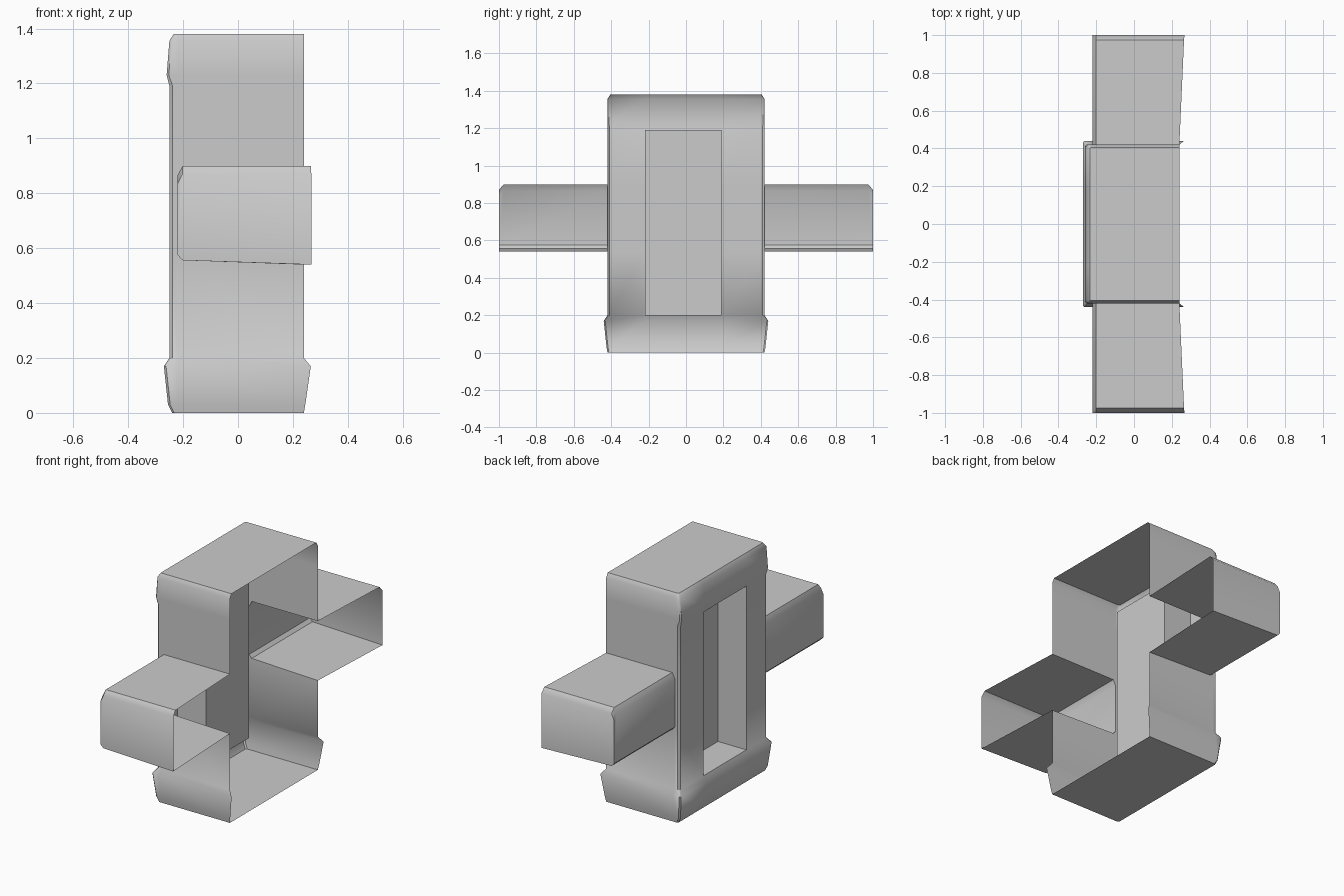
import bpy, bmesh, math
from mathutils import Vector

cube = bpy.data.objects.get("Cube")
if cube:
    bpy.data.objects.remove(cube, do_unlink=True)

# Single plain grey material
grey = bpy.data.materials.new("plain_grey")
grey.use_nodes = True
colour = (0.6, 0.6, 0.6, 1)
grey.diffuse_color = colour
grey.node_tree.nodes["Principled BSDF"].inputs["Base Color"].default_value = colour

OPEN_X = 0.24        # rim of the open side
ARM_X = -0.22        # closed side of the arms
BEND_X = -0.202      # where the arm edges start to round over
ARM_LOW, ARM_HIGH = 0.54, 0.9
SLOT_LOW, SLOT_HIGH = 0.2, 1.19
SLOT_DEPTH = 0.19
WALL_Y = 0.42


def loft(bm, rings, caps):
    """Skin open profiles and close the chosen end rings."""
    loops = [[bm.verts.new(p) for p in ring] for ring in rings]
    for a, b in zip(loops, loops[1:]):
        for i in range(len(a) - 1):
            bm.faces.new((a[i], a[i + 1], b[i + 1], b[i]))
    for c in caps:
        bm.faces.new(loops[c])


def finish(bm, name):
    """Point normals outward, store the mesh and shade it."""
    bmesh.ops.recalc_face_normals(bm, faces=bm.faces[:])
    middle = sum((v.co for v in bm.verts), Vector()) / len(bm.verts)
    facing = sum(f.normal.dot(f.calc_center_median() - middle) * f.calc_area() for f in bm.faces)
    if facing < 0:
        bmesh.ops.reverse_faces(bm, faces=bm.faces[:])
    mesh = bpy.data.meshes.new(name)
    bm.to_mesh(mesh)
    bm.free()
    mesh.materials.append(grey)
    ob = bpy.data.objects.new(name, mesh)
    bpy.context.collection.objects.link(ob)
    bpy.ops.object.select_all(action="DESELECT")
    ob.select_set(True)
    bpy.context.view_layer.objects.active = ob
    bpy.ops.object.shade_smooth_by_angle(angle=math.radians(40))


def body_ring(z, back, rim, y, c, bend=0, corner=0):
    """Three-sided body section; bend and corner follow the arm outline."""
    half = [(rim, y, z), (BEND_X, y, z + bend), (ARM_X, y, z + corner),
            (back + c, y, z), (back, y - c, z)]
    front = [(px, -py, pz) for px, py, pz in half]
    return front + [(back, -0.22, z), (back, 0.19, z)] + half[::-1]


# Upright hollow body: flared foot, straight middle, rounded cap
bm = bmesh.new()
loft(bm, [
    body_ring(0, -0.24, OPEN_X, 0.42, 0.008),
    body_ring(0.03, -0.255, 0.245, 0.425, 0.008),
    body_ring(0.17, -0.27, 0.265, 0.44, 0.008),
    body_ring(SLOT_LOW, -0.25, OPEN_X, WALL_Y, 0.012),
    body_ring(ARM_LOW, -0.25, OPEN_X, WALL_Y, 0.012, 0.016, 0.035),
    body_ring(ARM_HIGH, -0.25, OPEN_X, WALL_Y, 0.012, 0, -0.035),
    body_ring(SLOT_HIGH, -0.25, OPEN_X, WALL_Y, 0.012),
    body_ring(1.23, -0.26, OPEN_X, WALL_Y, 0.008),
    body_ring(1.355, -0.25, OPEN_X, WALL_Y, 0.008),
    body_ring(1.38, -0.234, OPEN_X, 0.405, 0.006),
], (0, -1))

# Openings where the arms join
openings = []
for f in bm.faces:
    mid = f.calc_center_median()
    if ARM_LOW < mid.z < ARM_HIGH and abs(mid.y) > WALL_Y - 0.005 and mid.x > ARM_X:
        openings.append(f)
bmesh.ops.delete(bm, geom=openings, context="FACES")

# Long deep recess on the closed side
slot = [f for f in bm.faces
        if SLOT_LOW < f.calc_center_median().z < SLOT_HIGH
        and f.calc_center_median().x < -0.24
        and abs(f.calc_center_median().y) < 0.1]
pushed = bmesh.ops.extrude_face_region(bm, geom=slot)["geom"]
bmesh.ops.translate(bm, vec=(SLOT_DEPTH, 0, 0),
                    verts=[g for g in pushed if isinstance(g, bmesh.types.BMVert)])
bmesh.ops.delete(bm, geom=[f for f in slot if f.is_valid], context="FACES")
finish(bm, "body")


def arm_ring(y, rim, top):
    """Three-sided arm section, open on the same side as the body."""
    return [(px, y, pz) for px, pz in (
        (rim, top), (BEND_X, top), (ARM_X, top - 0.035),
        (ARM_X, ARM_LOW + 0.035), (BEND_X, ARM_LOW + 0.016), (rim, ARM_LOW))]


# Matching hollow arms at front and back
for side, name in ((-1, "front_arm"), (1, "back_arm")):
    bm = bmesh.new()
    loft(bm, [
        arm_ring(side * WALL_Y, OPEN_X, ARM_HIGH),
        arm_ring(side * 0.975, 0.265, ARM_HIGH),
        arm_ring(side * 1.0, 0.267, 0.87),
    ], (-1,))
    finish(bm, name)
